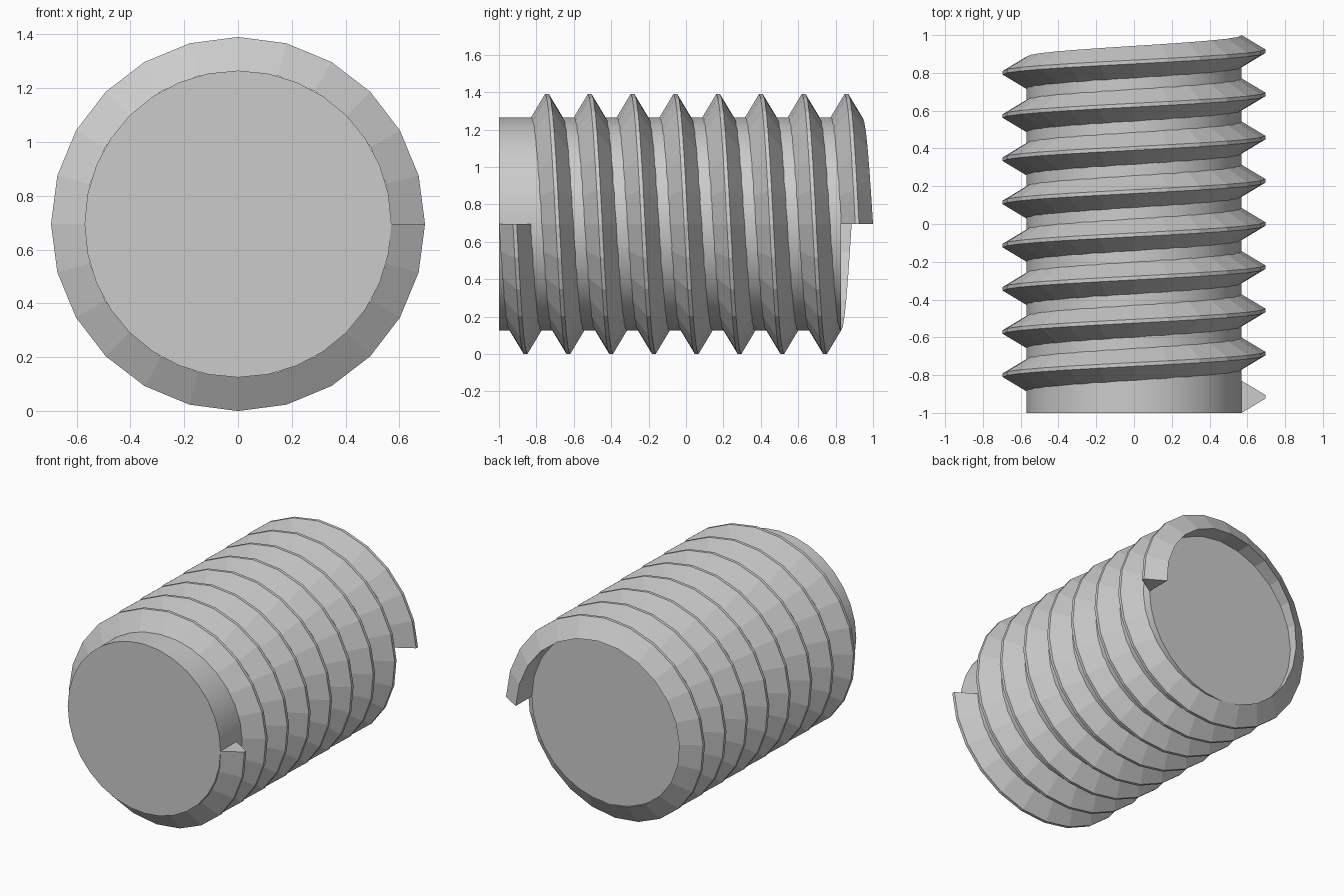
import bpy, bmesh, math
from math import sin, cos, pi

cube = bpy.data.objects.get("Cube")
if cube:
    bpy.data.objects.remove(cube)

TURNS, SEGS = 8, 24          # thread turns, facets per turn
PITCH = 1.83 / TURNS
CORE_R, CREST_R = 0.57, 0.695
BASE_W, CREST_W = 0.17, 0.02
FRONT, AXIS_Z = -1.0, 0.695

steel = bpy.data.materials.new("grey_steel")
steel.use_nodes = True
grey = (0.6, 0.6, 0.6, 1)
steel.diffuse_color = grey
steel.node_tree.nodes["Principled BSDF"].inputs["Base Color"].default_value = grey


def add_object(name, bm):
    bmesh.ops.recalc_face_normals(bm, faces=bm.faces)
    mesh = bpy.data.meshes.new(name)
    bm.to_mesh(mesh)
    bm.free()
    mesh.materials.append(steel)
    obj = bpy.data.objects.new(name, mesh)
    bpy.context.collection.objects.link(obj)
    return obj


def ring_point(angle, radius, y):
    return (radius * cos(angle), y, AXIS_Z - radius * sin(angle))


# Solid core cylinder, with smooth sides and flat caps
bm = bmesh.new()
sides = 32
ends = [[bm.verts.new(ring_point(2 * pi * i / sides, CORE_R, y)) for i in range(sides)]
        for y in (FRONT, FRONT + TURNS * PITCH)]
for i in range(sides):
    j = (i + 1) % sides
    bm.faces.new((ends[0][i], ends[0][j], ends[1][j], ends[1][i])).smooth = True
for end in ends:
    bm.faces.new(end)
for edge in bm.edges:
    edge.smooth = all(f.smooth for f in edge.link_faces)
add_object("core", bm)

# Helical thread: a closed trapezoid section swept along the core
margin = (BASE_W - CREST_W) / 2
section = [(CORE_R, 0), (CREST_R, margin), (CREST_R, margin + CREST_W), (CORE_R, BASE_W)]
bm = bmesh.new()
rows = []
for s in range(TURNS * SEGS + 1):
    angle = 2 * pi * s / SEGS
    y = FRONT + PITCH * s / SEGS
    rows.append([bm.verts.new(ring_point(angle, r, y + dy)) for r, dy in section])
for a, b in zip(rows, rows[1:]):
    for k in range(4):
        n = (k + 1) % 4
        bm.faces.new((a[k], a[n], b[n], b[k]))
bm.faces.new(rows[0])
bm.faces.new(rows[-1])
add_object("thread", bm)
